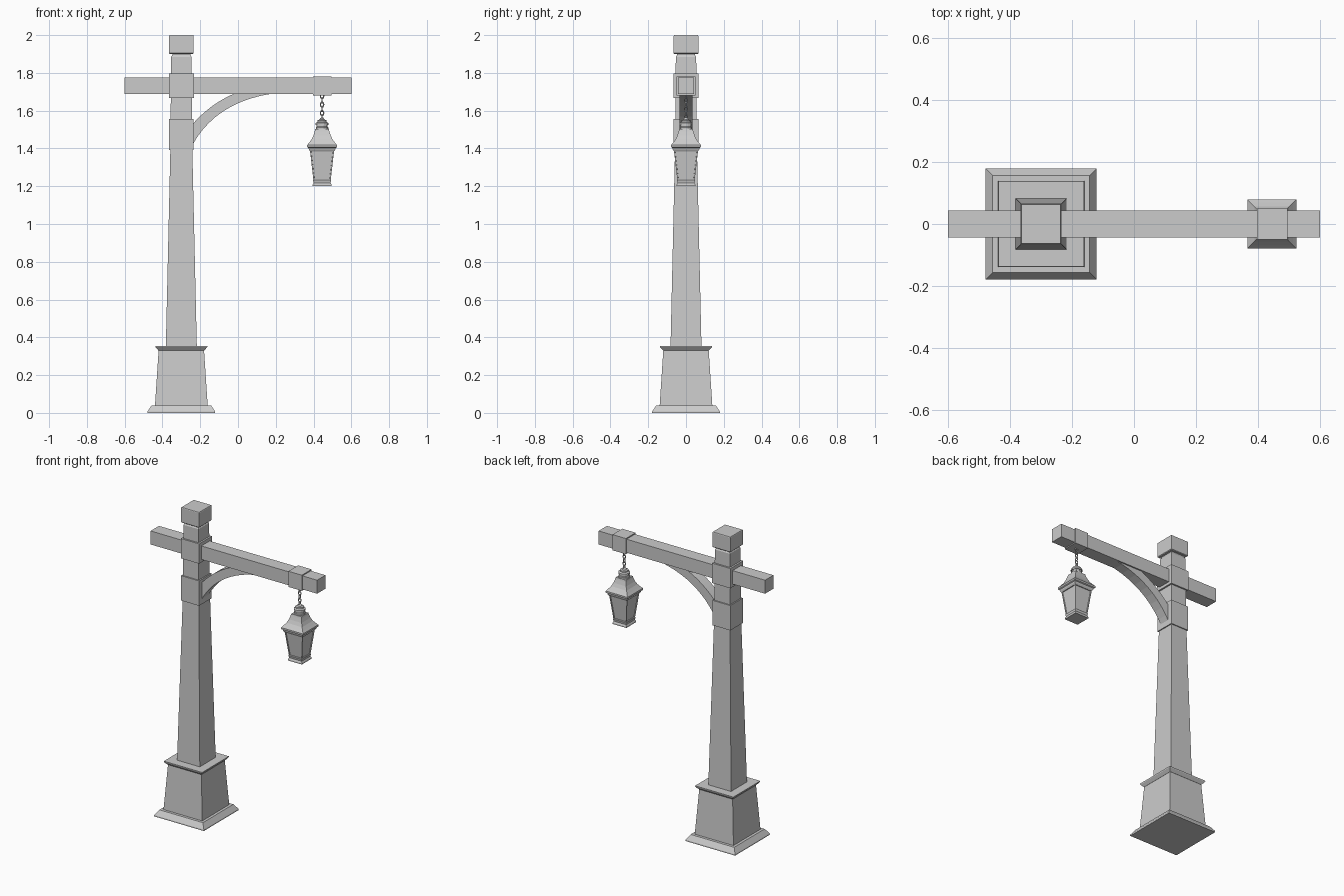
import bpy, bmesh, math
from mathutils import Matrix

if "Cube" in bpy.data.objects:
    bpy.data.objects.remove(bpy.data.objects["Cube"])

POST_X, LAMP_X = -0.30, 0.445


def finish(name, bm):
    bmesh.ops.recalc_face_normals(bm, faces=bm.faces)
    mesh = bpy.data.meshes.new(name)
    bm.to_mesh(mesh)
    bm.free()
    obj = bpy.data.objects.new(name, mesh)
    bpy.context.collection.objects.link(obj)
    return obj


def loft(name, x, levels, sides=4, panel=None):
    """Stack of (z, half width) rings around a vertical axis."""
    bm = bmesh.new()
    rings = []
    for z, h in levels:
        r = h / math.cos(math.pi / sides)
        rings.append([bm.verts.new((x + r * math.cos(a), r * math.sin(a), z))
                      for a in [(i + 0.5) * 2 * math.pi / sides for i in range(sides)]])
    walls = []
    for lo, hi in zip(rings, rings[1:]):
        for i in range(sides):
            j = (i + 1) % sides
            walls.append(bm.faces.new((lo[i], lo[j], hi[j], hi[i])))
    bm.faces.new(rings[0][::-1])
    bm.faces.new(rings[-1])
    if panel:
        bmesh.ops.recalc_face_normals(bm, faces=bm.faces)
        bmesh.ops.inset_individual(bm, faces=walls, thickness=panel, depth=0)
        bmesh.ops.inset_individual(bm, faces=walls, thickness=0.001, depth=-0.005)
    return finish(name, bm)


def box(name, x0, x1, hy, z0, z1):
    bm = bmesh.new()
    m = Matrix.Translation(((x0 + x1) / 2, 0, (z0 + z1) / 2)) @ Matrix.Diagonal((x1 - x0, 2 * hy, z1 - z0, 1))
    bmesh.ops.create_cube(bm, size=1, matrix=m)
    return finish(name, bm)


# Stepped base
loft("base_plinth", POST_X, [(0, 0.179), (0.008, 0.179), (0.04, 0.157)])
loft("base_block", POST_X, [(0.03, 0.140), (0.335, 0.120)])
loft("base_cap", POST_X, [(0.33, 0.121), (0.348, 0.137), (0.355, 0.138)])

# Tapered post, collars and top block
loft("post", POST_X, [(0.35, 0.082), (1.40, 0.058), (1.885, 0.054), (1.895, 0.048), (1.91, 0.048)])
loft("lower_collar", POST_X, [(1.393, 0.065), (1.555, 0.065)])
loft("upper_collar", POST_X, [(1.668, 0.066), (1.797, 0.066)])
loft("post_cap", POST_X, [(1.90, 0.061), (1.904, 0.065), (1.996, 0.065), (2.0, 0.063)])

# Cross beam with the lamp band
box("cross_beam", -0.60, 0.60, 0.043, 1.687, 1.775)
box("lamp_band", 0.398, 0.495, 0.050, 1.680, 1.782)


# Curved brace under the beam
def bezier(p, n=10):
    return [tuple((1 - t) ** 2 * a + 2 * t * (1 - t) * b + t * t * c for a, b, c in zip(*p))
            for t in [i / n for i in range(n + 1)]]


upper = bezier([(-0.245, 1.523), (-0.15, 1.635), (-0.02, 1.69)])
lower = bezier([(-0.245, 1.412), (-0.12, 1.645), (0.18, 1.69)])
bm = bmesh.new()
rows = [[bm.verts.new((p[0], y, p[1])) for p, y in
         ((u, -0.034), (u, 0.034), (l, 0.034), (l, -0.034))] for u, l in zip(upper, lower)]
for a, b in zip(rows, rows[1:]):
    for i in range(4):
        j = (i + 1) % 4
        bm.faces.new((a[i], a[j], b[j], b[i]))
bm.faces.new(rows[0])
bm.faces.new(rows[-1])
finish("curved_brace", bm)

# Hanging chain of alternating links
for k in range(6):
    bpy.ops.mesh.primitive_torus_add(
        major_segments=12, minor_segments=6, major_radius=0.009, minor_radius=0.003,
        location=(LAMP_X, 0, 1.677 - k * 0.0225),
        rotation=(math.pi / 2, 0, (k % 2) * math.pi / 2))
    link = bpy.context.object
    link.name = f"chain_link_{k + 1}"
    link.scale = (1, 1.45, 1)
    bpy.ops.object.shade_smooth_by_angle()

# Lantern
loft("lantern_finial", LAMP_X, [(1.525, 0.034), (1.535, 0.034), (1.540, 0.024), (1.549, 0.024),
                                (1.553, 0.014), (1.560, 0.010), (1.564, 0.005)], sides=12)
loft("lantern_neck", LAMP_X, [(1.495, 0.033), (1.512, 0.033), (1.516, 0.029), (1.528, 0.029)], sides=12)
loft("lantern_roof", LAMP_X, [(1.385, 0.064), (1.395, 0.070), (1.403, 0.072), (1.407, 0.079),
                              (1.418, 0.079), (1.430, 0.069), (1.447, 0.056), (1.468, 0.046),
                              (1.490, 0.039), (1.502, 0.036)])
loft("lantern_body", LAMP_X, [(1.225, 0.045), (1.390, 0.064)], panel=0.008)
loft("lantern_foot", LAMP_X, [(1.200, 0.050), (1.208, 0.050), (1.218, 0.045), (1.232, 0.048), (1.236, 0.046)])
